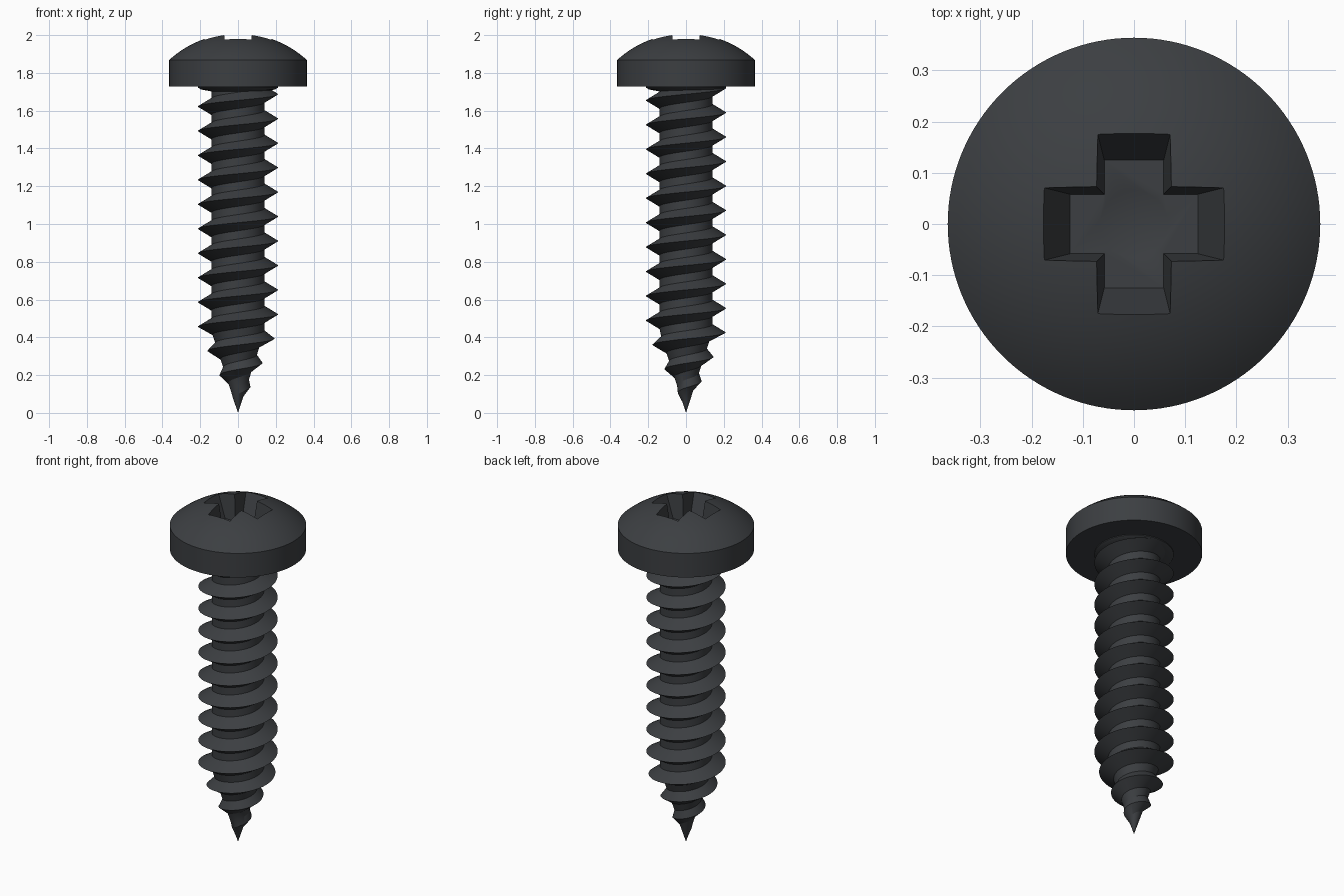
import bpy, bmesh, math

if "Cube" in bpy.data.objects:
    bpy.data.objects.remove(bpy.data.objects["Cube"])

mat = bpy.data.materials.new("dark_steel")
mat.diffuse_color = (0.045, 0.049, 0.054, 1)
mat.use_nodes = True
mat.node_tree.nodes["Principled BSDF"].inputs["Base Color"].default_value = mat.diffuse_color


def make(name, bm):
    bmesh.ops.remove_doubles(bm, verts=bm.verts, dist=1e-5)
    bmesh.ops.recalc_face_normals(bm, faces=bm.faces)
    me = bpy.data.meshes.new(name)
    bm.to_mesh(me)
    bm.free()
    ob = bpy.data.objects.new(name, me)
    bpy.context.collection.objects.link(ob)
    me.materials.append(mat)
    return ob


def lathe(name, profile, steps=128):
    bm = bmesh.new()
    vs = [bm.verts.new((r, 0, z)) for r, z in profile]
    es = [bm.edges.new(p) for p in zip(vs, vs[1:])]
    bmesh.ops.spin(bm, geom=vs + es, cent=(0, 0, 0), axis=(0, 0, 1),
                   angle=2 * math.pi, steps=steps, use_merge=True)
    return make(name, bm)


def smooth(ob):
    bpy.ops.object.select_all(action='DESELECT')
    ob.select_set(True)
    bpy.context.view_layer.objects.active = ob
    bpy.ops.object.shade_smooth_by_angle(angle=math.radians(25))


# Pan head: straight rim and spherical dome
R, RIM, BASE, ZC = 0.54, 0.364, 1.727, 1.4697
a0 = math.asin(RIM / R)
dome = [(R * math.sin(a0 * (1 - i / 20)), ZC + R * math.cos(a0 * (1 - i / 20)))
        for i in range(21)]
dome[-1] = (0, ZC + R)
head = lathe("head", [(0, BASE), (RIM, BASE)] + dome)

# Tapered cross recess cutter
FLOOR, TOP = 1.85, 2.1


def cross(bm, w, l, z):
    pts = []
    for k in range(4):
        c, s = round(math.cos(k * math.pi / 2)), round(math.sin(k * math.pi / 2))
        for x, y in ((l, -w), (l, w), (w, w)):
            pts.append(bm.verts.new((x * c - y * s, x * s + y * c, z)))
    return pts


bm = bmesh.new()
low, high = cross(bm, 0.058, 0.125, FLOOR), cross(bm, 0.083, 0.225, TOP)
bm.faces.new(low)
bm.faces.new(high)
for i in range(12):
    j = (i + 1) % 12
    bm.faces.new((low[i], low[j], high[j], high[i]))
cross_cutter = make("cross_cutter", bm)

# Conical pit in the recess floor
pit_cutter = lathe("pit_cutter", [(0, FLOOR - 0.03), (0.066, FLOOR),
                                  (0.066, FLOOR + 0.01), (0, FLOOR + 0.01)], 48)

for cutter in (cross_cutter, pit_cutter):
    cutter.hide_render = True
    cutter.hide_set(True)
    mod = head.modifiers.new("recess", 'BOOLEAN')
    mod.operation, mod.solver, mod.object = 'DIFFERENCE', 'EXACT', cutter
bpy.context.view_layer.update()
cut = bpy.data.meshes.new_from_object(
    head.evaluated_get(bpy.context.evaluated_depsgraph_get()))
head.modifiers.clear()
head.data = cut
for cutter in (cross_cutter, pit_cutter):
    bpy.data.objects.remove(cutter)
smooth(head)

# Collar under the head
smooth(lathe("collar", [(0, 1.735), (0.212, 1.735), (0.212, 1.722),
                        (0.195, 1.712), (0.13, 1.70), (0, 1.70)]))

# Threaded shank: right-hand helical strip tapering to a point
PITCH, CORE, CREST, HALF, TAPER, N = 0.1295, 0.14, 0.212, 0.043, 0.43, 72
bm = bmesh.new()
rows = []
for i in range(-2 * N, 15 * N + 1):
    ang = 2 * math.pi * i / N
    row = []
    for off, crest in ((-HALF, 0), (0, 1), (HALF, 0)):
        z = min(max(0.0035 + PITCH * i / N + off, 0), 1.76)
        fade = min(max((z - 0.06) / 0.08, 0), 1)
        r = (CORE + (CREST - CORE) * crest * fade) * min(z / TAPER, 1)
        row.append(bm.verts.new((r * math.cos(ang), r * math.sin(ang), z)))
    rows.append(row)
for i in range(len(rows) - 1):
    a, b = rows[i], rows[i + 1]
    bm.faces.new((a[0], b[0], b[1], a[1]))
    bm.faces.new((a[1], b[1], b[2], a[2]))
    if i + N + 1 < len(rows):
        c, d = rows[i + N], rows[i + N + 1]
        bm.faces.new((a[2], b[2], d[0], c[0]))
bmesh.ops.dissolve_degenerate(bm, edges=bm.edges, dist=1e-5)
smooth(make("threaded_shank", bm))
